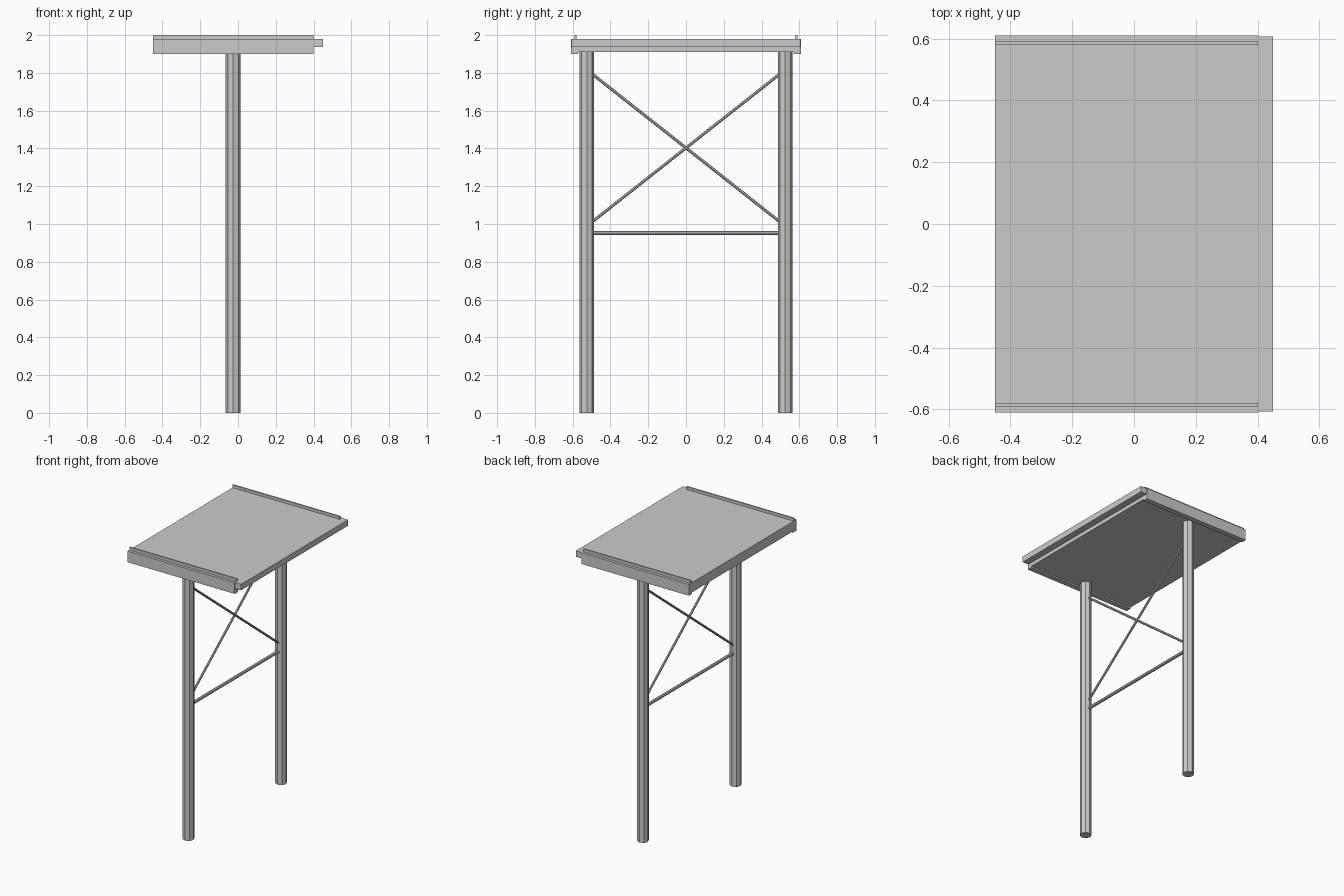
import bpy
from mathutils import Vector

cube = bpy.data.objects.get("Cube")
if cube:
    bpy.data.objects.remove(cube, do_unlink=True)

# Single grey finish
grey = bpy.data.materials.new("plain_grey")
grey.use_nodes = True
colour = (0.6, 0.6, 0.6, 1)
grey.diffuse_color = colour
grey.node_tree.nodes["Principled BSDF"].inputs["Base Color"].default_value = colour


def finish(name):
    obj = bpy.context.object
    obj.name = name
    obj.data.materials.append(grey)
    return obj


def box(name, low, high):
    """Box between two opposite corners."""
    low, high = Vector(low), Vector(high)
    bpy.ops.mesh.primitive_cube_add(size=1, location=(low + high) / 2)
    bpy.context.object.scale = high - low
    bpy.ops.object.transform_apply(location=False, rotation=False, scale=True)
    return finish(name)


def rod(name, start, end, radius, sides=8):
    """Faceted rod between two points."""
    start, end = Vector(start), Vector(end)
    axis = end - start
    bpy.ops.mesh.primitive_cylinder_add(
        vertices=sides, radius=radius, depth=axis.length, location=(start + end) / 2)
    bpy.context.object.rotation_euler = axis.to_track_quat('Z', 'Y').to_euler()
    return finish(name)


BACK, EDGE, OUTER = -0.449, 0.401, 0.449   # table extents along x
HALF = 0.61                                # half width along y
TOP, UNDER, LIP = 1.98, 1.91, 1.90         # table heights
POST_X, POST_Y, POST_R = -0.026, 0.525, 0.039

# Table top and its projecting edge strip
box("table_top", (BACK, -HALF, UNDER), (EDGE, HALF, TOP))
box("edge_strip", (EDGE, -HALF + 0.004, 1.937), (OUTER, HALF - 0.004, TOP))

# Parts repeated on both sides
for side, s in (("front", -1), ("back", 1)):
    lip = sorted((s * HALF, s * 0.573))
    box(side + "_lower_lip", (BACK, lip[0], LIP), (EDGE, lip[1], UNDER))
    rail = sorted((s * 0.579, s * 0.59))
    box(side + "_top_rail", (BACK, rail[0], TOP), (EDGE, rail[1], 2.0))
    rod(side + "_post", (POST_X, s * POST_Y, 0), (POST_X, s * POST_Y, UNDER), POST_R)
    # Diagonal tie, high on this post and low on the other
    rod(side + "_diagonal_brace", (POST_X, s * 0.495, 1.793),
        (POST_X, -s * 0.495, 1.013), 0.008)

# Horizontal tie between the posts
rod("cross_bar", (POST_X, -0.495, 0.952), (POST_X, 0.495, 0.952), 0.011)
